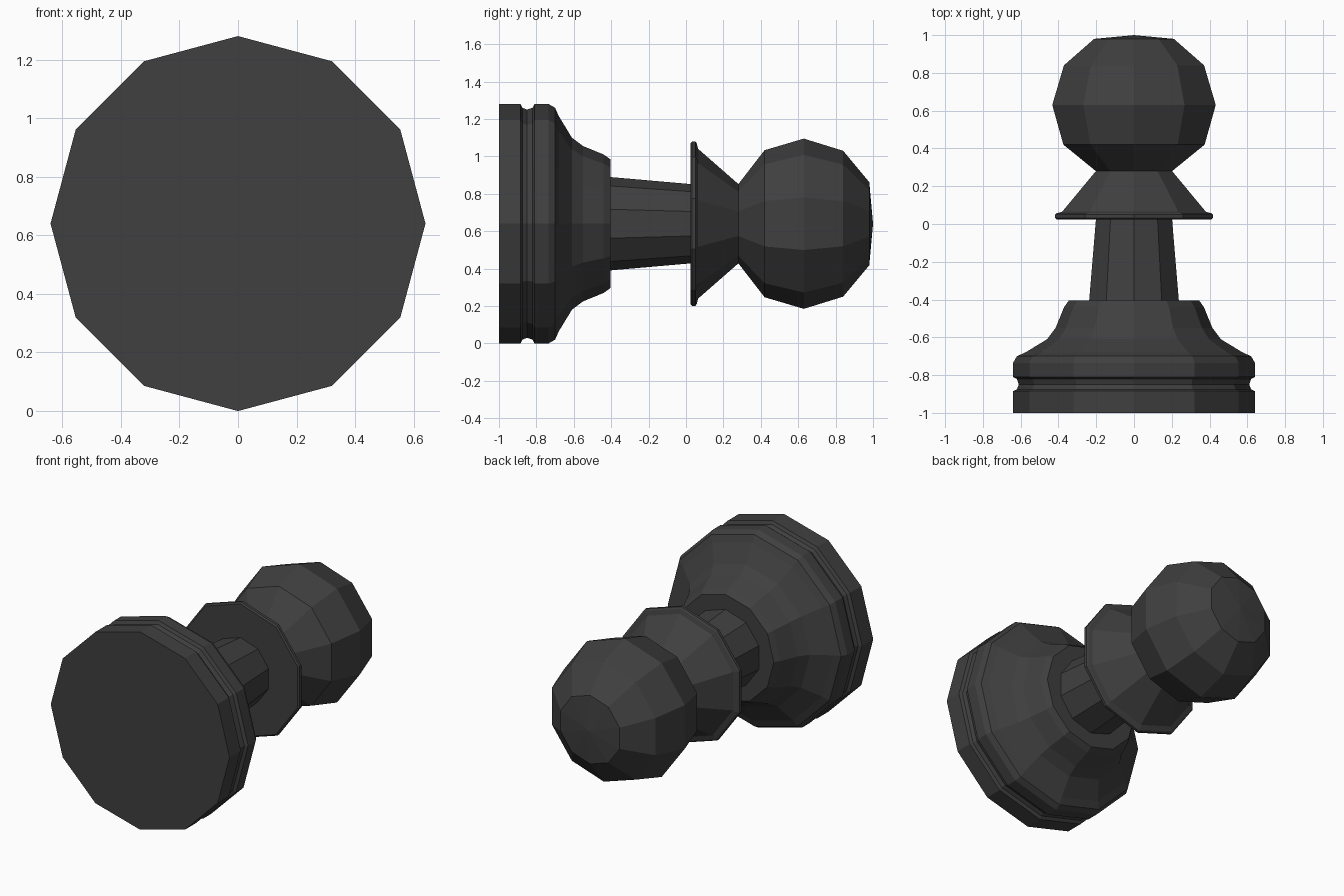
import bpy, bmesh
from math import sin, cos, pi

if "Cube" in bpy.data.objects:
    bpy.data.objects.remove(bpy.data.objects["Cube"])

AXIS_Z = 0.64

dark = bpy.data.materials.new("dark_grey")
dark.diffuse_color = (0.05, 0.05, 0.05, 1)
dark.use_nodes = True
dark.node_tree.nodes["Principled BSDF"].inputs["Base Color"].default_value = dark.diffuse_color


def turned(name, profile, sides, cz=AXIS_Z):
    """Faceted part turned about the y direction; profile is (y, radius), rising in y."""
    bm = bmesh.new()
    rings = []
    for y, r in profile:
        if r == 0:
            rings.append([bm.verts.new((0, y, cz))] * sides)
        else:
            rings.append([bm.verts.new((r * sin(2 * pi * k / sides), y,
                                        cz + r * cos(2 * pi * k / sides)))
                          for k in range(sides)])
    for low, high in zip(rings, rings[1:]):
        for k in range(sides):
            n = (k + 1) % sides
            corners = [low[k], low[n], high[n], high[k]]
            bm.faces.new(list(dict.fromkeys(corners)))
    me = bpy.data.meshes.new(name)
    bm.to_mesh(me)
    bm.free()
    me.materials.append(dark)
    ob = bpy.data.objects.new(name, me)
    bpy.context.collection.objects.link(ob)
    return ob


# Foot: flat disc, grooved rim and rounded shoulder
turned("base", [(-1, 0), (-1, 0.64), (-0.885, 0.64), (-0.875, 0.62),
                (-0.85, 0.61), (-0.82, 0.62), (-0.81, 0.64), (-0.735, 0.64),
                (-0.70, 0.62), (-0.68, 0.575)], 12)

# Stepped mound between foot and stem
turned("base_mound", [(-0.68, 0.575), (-0.61, 0.46), (-0.55, 0.415),
                      (-0.44, 0.37), (-0.405, 0.345), (-0.405, 0.23)], 12)

# Tapered stem
turned("stem", [(-0.41, 0.25), (0.025, 0.212)], 10)

# Flared collar with a thin lip
turned("collar", [(0.025, 0.20), (0.025, 0.43), (0.032, 0.44), (0.05, 0.44),
                  (0.057, 0.43), (0.065, 0.40), (0.28, 0.212)], 10)

# Ball head with a shallow cap
turned("head", [(0.28, 0.212), (0.42, 0.393), (0.63, 0.455), (0.84, 0.39),
                (0.98, 0.222), (1.0, 0)], 10)
